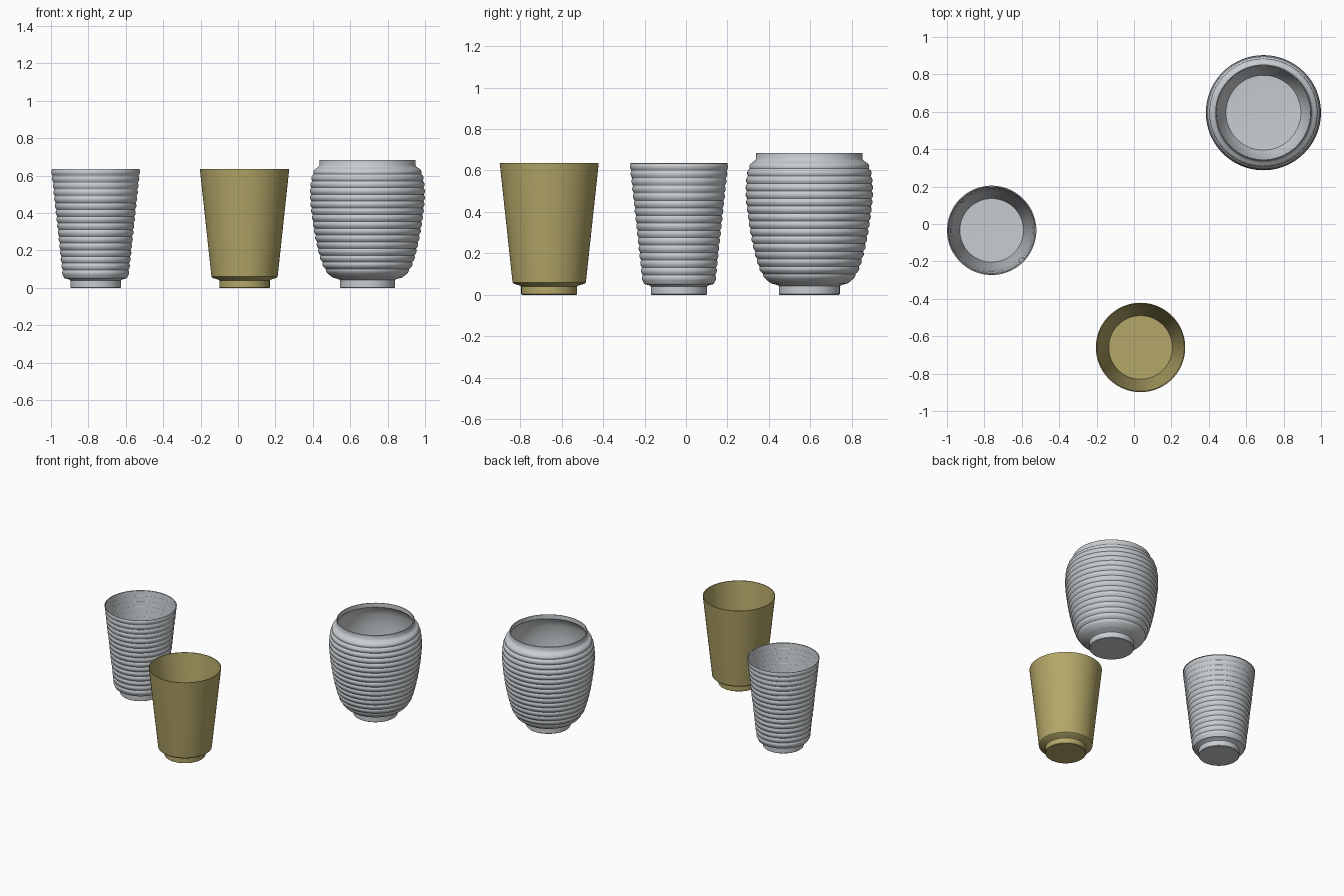
import bpy, bmesh, math

if "Cube" in bpy.data.objects:
    bpy.data.objects.remove(bpy.data.objects["Cube"])


def material(name, rgb):
    m = bpy.data.materials.new(name)
    m.diffuse_color = (*rgb, 1)
    m.use_nodes = True
    m.node_tree.nodes["Principled BSDF"].inputs["Base Color"].default_value = m.diffuse_color
    return m


GOLD = material("olive gold", (0.46, 0.39, 0.14))
GREY = material("light grey", (0.58, 0.61, 0.63))


def lathe(name, profile, loc, mat, sides=96):
    """Spin an (r, z) profile around z; r = 0 closes to a pole."""
    bm = bmesh.new()
    rings = []
    for r, z in profile:
        if r == 0:
            rings.append([bm.verts.new((0, 0, z))] * sides)
        else:
            rings.append([bm.verts.new((r * math.cos(2 * math.pi * i / sides),
                                        r * math.sin(2 * math.pi * i / sides), z))
                          for i in range(sides)])
    for a, b in zip(rings, rings[1:]):
        for i in range(sides):
            j = (i + 1) % sides
            bm.faces.new(list(dict.fromkeys((a[i], a[j], b[j], b[i]))))
    bmesh.ops.recalc_face_normals(bm, faces=bm.faces)
    me = bpy.data.meshes.new(name)
    bm.to_mesh(me)
    bm.free()
    me.materials.append(mat)
    ob = bpy.data.objects.new(name, me)
    ob.location = loc
    bpy.context.collection.objects.link(ob)
    bpy.context.view_layer.objects.active = ob
    ob.select_set(True)
    bpy.ops.object.shade_smooth_by_angle(angle=math.radians(40))
    ob.select_set(False)


def curve(pts, z):
    """Smooth (Catmull-Rom style) radius at height z through (r, z) points."""
    k = max(i for i in range(len(pts) - 1) if pts[i][1] <= z + 1e-9)
    slope = []
    for i in range(len(pts)):
        a, b = pts[max(i - 1, 0)], pts[min(i + 1, len(pts) - 1)]
        slope.append((b[0] - a[0]) / (b[1] - a[1]))
    (r0, z0), (r1, z1) = pts[k], pts[k + 1]
    h = z1 - z0
    t = (z - z0) / h
    return ((2*t**3 - 3*t*t + 1) * r0 + (t**3 - 2*t*t + t) * h * slope[k]
            + (3*t*t - 2*t**3) * r1 + (t**3 - t*t) * h * slope[k + 1])


def ribs(radius, z0, z1, count, depth, steps=8):
    """Rounded bulges stacked between z0 and z1."""
    out = []
    for i in range(count * steps + 1):
        z = z0 + (z1 - z0) * i / (count * steps)
        out.append((radius(z) - depth + depth * abs(math.sin(math.pi * i / steps)), z))
    return out


# tapered cups: foot, flared base, wall, thin rim, inside wall, floor
def cup_radius(z):
    return 0.177 + (0.239 - 0.177) * (z - 0.06) / 0.575


foot = [(0, 0), (0.132, 0), (0.135, 0.003), (0.135, 0.04), (0.142, 0.045), (0.168, 0.052)]
inside = [(0.234, 0.636), (0.170, 0.062), (0, 0.06)]
lathe("plain_cup", foot + [(0.177, 0.06), (0.239, 0.636)] + inside, (0.035, -0.66, 0), GOLD)
lathe("ribbed_cup", foot + ribs(cup_radius, 0.06, 0.634, 16, 0.006) + [(0.239, 0.636)] + inside,
      (-0.761, -0.034, 0), GREY)

# rounded pot: foot, ribbed belly, straight collar, hollow inside
belly = [(0.205, 0.065), (0.240, 0.12), (0.276, 0.25), (0.300, 0.40),
         (0.308, 0.50), (0.300, 0.59), (0.285, 0.63), (0.262, 0.655)]
pot_r = lambda z: curve(belly, z)
pot = [(0, 0), (0.144, 0), (0.147, 0.003), (0.147, 0.042), (0.155, 0.047), (0.185, 0.055)]
pot += ribs(pot_r, 0.065, 0.645, 16, 0.007)
pot += [(0.257, 0.655), (0.257, 0.683), (0.255, 0.685), (0.251, 0.685), (0.250, 0.655)]
pot += [(pot_r(z) - 0.015, z) for z in (0.63, 0.59, 0.5, 0.4, 0.25, 0.12, 0.08)] + [(0, 0.07)]
lathe("ribbed_pot", pot, (0.692, 0.595, 0), GREY)
